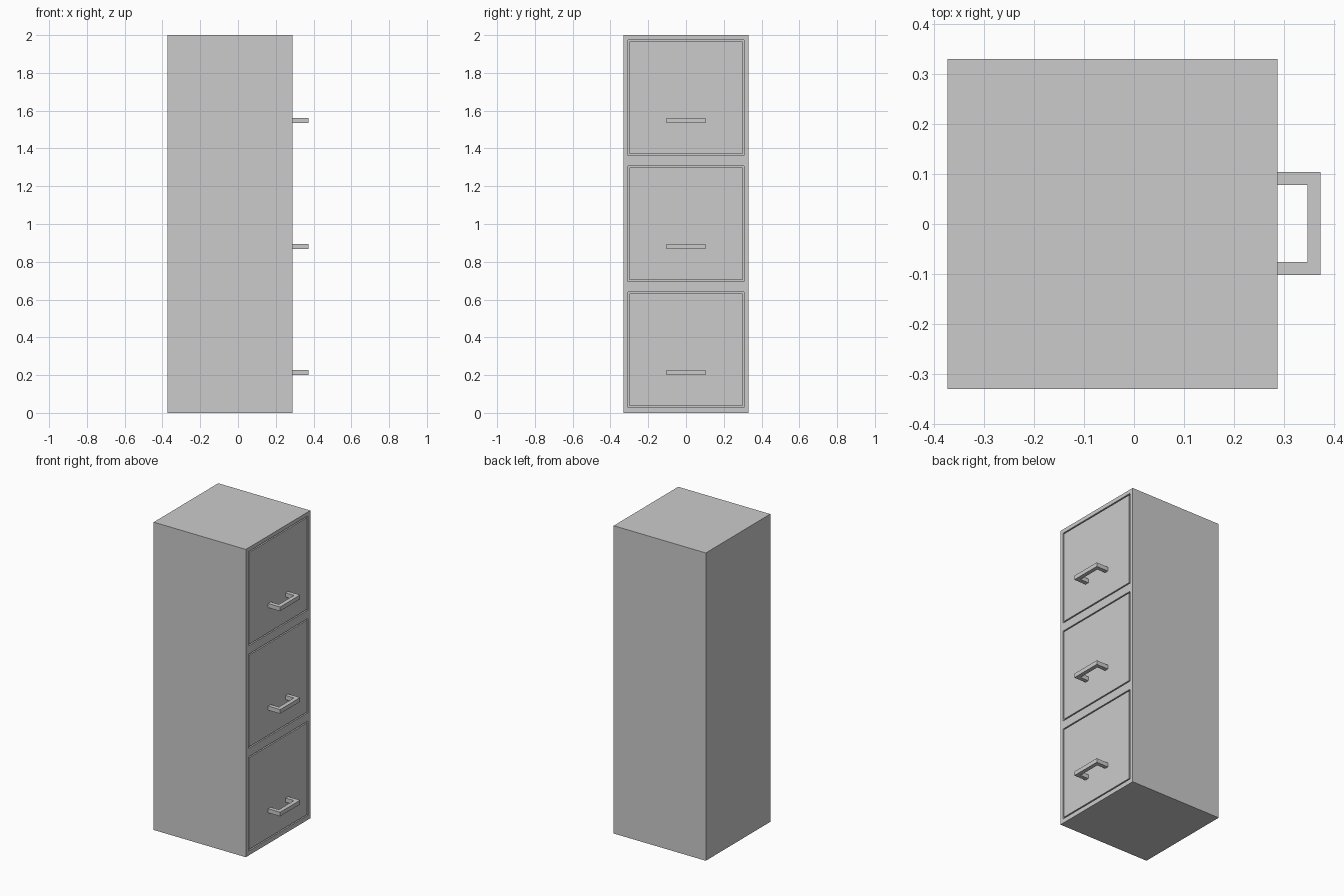
import bpy, bmesh

if "Cube" in bpy.data.objects:
    bpy.data.objects.remove(bpy.data.objects["Cube"])

X0, X1 = -0.374, 0.288      # cabinet back and drawer face
HALF_Y = 0.331
OPEN_Y, GAP = 0.306, 0.008  # drawer opening half size, groove width
OPEN_Z, PITCH, FIRST = 0.306, 0.6667, 0.335
DEPTH = 0.02                # groove depth


def box(name, lo, hi):
    bpy.ops.mesh.primitive_cube_add(size=1, location=[(a + b) / 2 for a, b in zip(lo, hi)])
    ob = bpy.context.object
    ob.name = name
    ob.scale = [b - a for a, b in zip(lo, hi)]
    bpy.ops.object.transform_apply(location=False, rotation=False, scale=True)
    return ob


def handle(name, z0, z1):
    # U-shaped pull: flat profile extruded upward
    y, xo, t, yc = 0.103, 0.374, 0.026, 0.001
    prof = [(X1, -y), (xo, -y), (xo, y), (X1, y),
            (X1, y - t), (xo - t, y - t), (xo - t, t - y), (X1, t - y)]
    bm = bmesh.new()
    face = bm.faces.new([bm.verts.new((px, py + yc, z0)) for px, py in prof])
    ext = bmesh.ops.extrude_face_region(bm, geom=[face])
    verts = [v for v in ext["geom"] if isinstance(v, bmesh.types.BMVert)]
    bmesh.ops.translate(bm, verts=verts, vec=(0, 0, z1 - z0))
    bmesh.ops.recalc_face_normals(bm, faces=bm.faces)
    me = bpy.data.meshes.new(name)
    bm.to_mesh(me)
    bm.free()
    ob = bpy.data.objects.new(name, me)
    bpy.context.collection.objects.link(ob)
    return ob


# Cabinet body
cabinet = box("cabinet", (X0, -HALF_Y, 0), (X1, HALF_Y, 2))

for i in range(3):
    zc = FIRST + i * PITCH
    # Shallow drawer opening
    cutter = box("opening_cutter", (X1 - DEPTH, -OPEN_Y, zc - OPEN_Z), (X1 + 0.1, OPEN_Y, zc + OPEN_Z))
    cutter.hide_render = True
    mod = cabinet.modifiers.new("opening", 'BOOLEAN')
    mod.operation = 'DIFFERENCE'
    mod.solver = 'EXACT'
    mod.object = cutter
    bpy.context.view_layer.objects.active = cabinet
    bpy.ops.object.modifier_apply(modifier=mod.name)
    bpy.data.objects.remove(cutter)

    # Flush drawer front, leaving a thin groove around it
    w, h = OPEN_Y - GAP, OPEN_Z - GAP
    box(f"drawer_front_{i + 1}", (X1 - DEPTH, -w, zc - h), (X1, w, zc + h))

    # Drawer pull
    handle(f"handle_{i + 1}", zc - 0.134, zc - 0.107)
